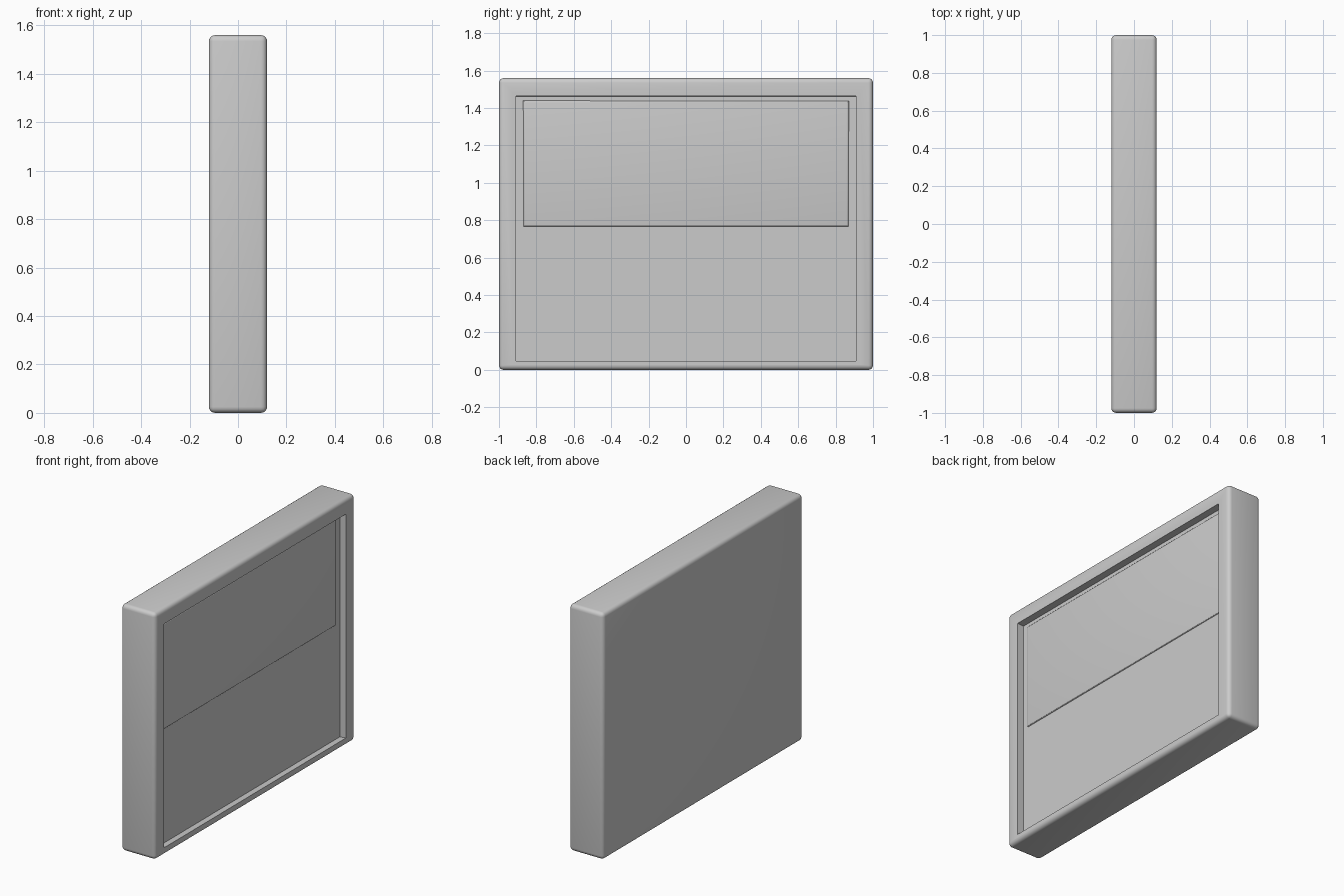
import bpy, bmesh

if "Cube" in bpy.data.objects:
    bpy.data.objects.remove(bpy.data.objects["Cube"])


def finish(bm, name):
    bmesh.ops.recalc_face_normals(bm, faces=bm.faces[:])
    mesh = bpy.data.meshes.new(name)
    bm.to_mesh(mesh)
    bm.free()
    obj = bpy.data.objects.new(name, mesh)
    bpy.context.collection.objects.link(obj)
    bpy.ops.object.select_all(action='DESELECT')
    obj.select_set(True)
    bpy.context.view_layer.objects.active = obj
    bpy.ops.object.shade_smooth_by_angle(angle=0.7)
    return obj


def box(x0, x1, y0, y1, z0, z1):
    bm = bmesh.new()
    bmesh.ops.create_cube(bm, size=1)
    for v in bm.verts:
        v.co = (x1 if v.co.x > 0 else x0,
                y1 if v.co.y > 0 else y0,
                z1 if v.co.z > 0 else z0)
    return bm


def bevel(bm, edges, width, segments):
    bmesh.ops.bevel(bm, geom=edges, offset=width, offset_type='OFFSET',
                    segments=segments, profile=0.5, affect='EDGES')


def place(face, x, half_y, z0, z1):
    mid = face.calc_center_median().z
    for v in face.verts:
        v.co = (x, half_y if v.co.y > 0 else -half_y, z1 if v.co.z > mid else z0)


# Rounded slab with a recess on the +x side framed by a raised border
bm = box(-0.12, 0.12, -1, 1, 0, 1.56)
bevel(bm, bm.edges[:], 0.025, 4)
bm.normal_update()
front = max((f for f in bm.faces if f.normal.x > 0.99), key=lambda f: f.calc_area())
bmesh.ops.inset_region(bm, faces=[front], thickness=0.05)
place(front, 0.12, 0.92, 0.037, 1.475)
rim = list(front.edges)
bmesh.ops.inset_region(bm, faces=[front], thickness=0.01)
place(front, 0.075, 0.91, 0.042, 1.462)
bevel(bm, rim, 0.011, 3)
finish(bm, "framed_slab")

# Upper panel, slightly raised, with soft edges and a stepped lower lip
bm = box(0.06, 0.083, -0.88, 0.88, 0.762, 1.448)
top = [f for f in bm.faces if all(v.co.x > 0.08 for v in f.verts)][0]
edges = list(top.edges)
place(top, 0.083, 0.865, 0.768, 1.435)
bevel(bm, edges, 0.006, 3)
finish(bm, "upper_panel")
